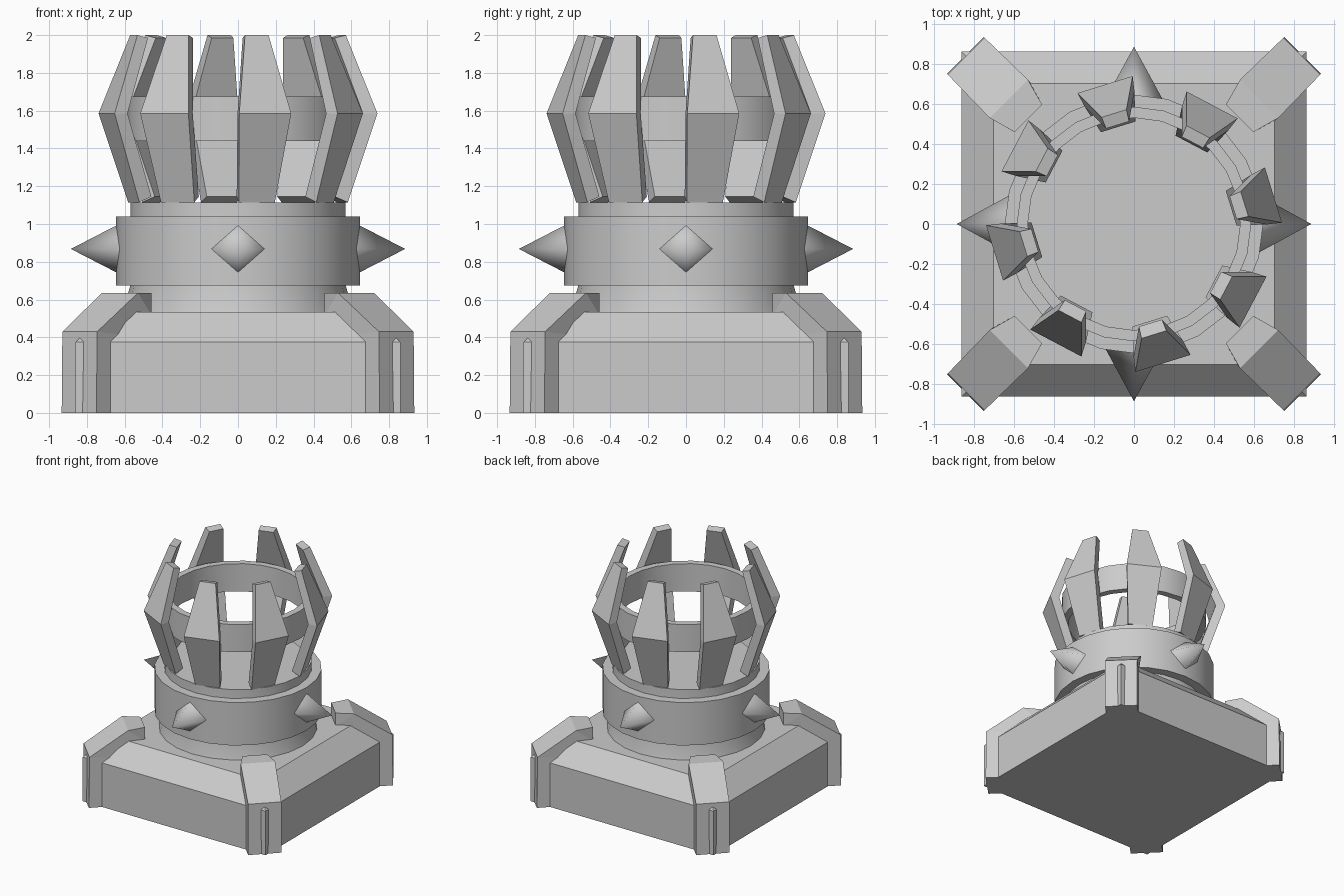
import bpy, bmesh, math
from mathutils import Matrix

if "Cube" in bpy.data.objects:
    bpy.data.objects.remove(bpy.data.objects["Cube"], do_unlink=True)

stone = bpy.data.materials.new("grey stone")
GREY = (0.6, 0.6, 0.6, 1)
stone.diffuse_color = GREY
stone.use_nodes = True
stone.node_tree.nodes["Principled BSDF"].inputs["Base Color"].default_value = GREY


def finish(name, bm, smooth=None):
    bmesh.ops.recalc_face_normals(bm, faces=bm.faces[:])
    mesh = bpy.data.meshes.new(name)
    bm.to_mesh(mesh)
    bm.free()
    mesh.materials.append(stone)
    ob = bpy.data.objects.new(name, mesh)
    bpy.context.collection.objects.link(ob)
    if smooth:
        bpy.ops.object.select_all(action='DESELECT')
        ob.select_set(True)
        bpy.context.view_layer.objects.active = ob
        bpy.ops.object.shade_smooth_by_angle(angle=math.radians(smooth))
    return ob


def lathe(name, profile, sides=24, closed=False):
    """Turn (radius, height) points about z; open profiles get end caps."""
    bm = bmesh.new()
    rings = []
    for r, z in profile:
        rings.append([bm.verts.new((r * math.cos(a), r * math.sin(a), z))
                      for a in (math.tau * i / sides for i in range(sides))])
    pairs = list(zip(rings, rings[1:]))
    if closed:
        pairs.append((rings[-1], rings[0]))
    else:
        bm.faces.new(rings[0])
        bm.faces.new(rings[-1])
    for low, high in pairs:
        for i in range(sides):
            j = (i + 1) % sides
            bm.faces.new((low[i], low[j], high[j], high[i]))
    return finish(name, bm, 30)


def ribbon(name, sections, matrix):
    """Join (radius, height, half width) outline pairs into a solid slab."""
    bm = bmesh.new()
    rows = []
    for outer, inner in sections:
        row = []
        for (r, z, w), signs in ((outer, (-1, 1)), (inner, (1, -1))):
            row += [bm.verts.new((r, s * w, z)) for s in signs]
        rows.append(row)
    bm.faces.new(rows[0])
    bm.faces.new(rows[-1])
    for a, b in zip(rows, rows[1:]):
        for i in range(4):
            j = (i + 1) % 4
            bm.faces.new((a[i], a[j], b[j], b[i]))
    bm.transform(matrix)
    return finish(name, bm)


def turn(degrees):
    return Matrix.Rotation(math.radians(degrees), 4, 'Z')


# Square base with a sloped shoulder
bm = bmesh.new()
rows = [[bm.verts.new((sx * h, sy * h, z)) for sx, sy in ((-1, -1), (1, -1), (1, 1), (-1, 1))]
        for h, z in ((0.86, 0), (0.86, 0.375), (0.70, 0.535))]
bm.faces.new(rows[0])
bm.faces.new(rows[-1])
for a, b in zip(rows, rows[1:]):
    for i in range(4):
        j = (i + 1) % 4
        bm.faces.new((a[i], a[j], b[j], b[i]))
finish("square_base", bm)

# Corner buttresses
buttress = [((1.19, 0, 0.13), (0.95, 0, 0.13)),
            ((1.185, 0.43, 0.13), (0.85, 0.4, 0.13)),
            ((0.884, 0.635, 0.135), (0.746, 0.52, 0.097)),
            ((0.746, 0.635, 0.097), (0.745, 0.52, 0.097))]
for k in range(4):
    ribbon(f"corner_buttress_{k + 1}", buttress, turn(45 + 90 * k))

# Column, wide band and cage ring
lathe("column", [(0.62, 0.5), (0.57, 0.675), (0.57, 1.115)])
lathe("wide_band", [(0.645, 0.675), (0.645, 1.04), (0.56, 1.04), (0.56, 0.675)], closed=True)
lathe("cage_ring", [(0.585, 1.44), (0.585, 1.675), (0.53, 1.675), (0.53, 1.44)], closed=True)

# Four pointed studs around the band
for k in range(4):
    bm = bmesh.new()
    tip = bm.verts.new((0.885, 0, 0.868))
    base = [bm.verts.new((0.6, 0.155 * y, 0.868 + 0.147 * z))
            for y, z in ((1, 0), (0, 1), (-1, 0), (0, -1))]
    bm.faces.new(base)
    for i in range(4):
        bm.faces.new((base[i], base[(i + 1) % 4], tip))
    bm.transform(turn(90 * k))
    finish(f"stud_{k + 1}", bm, 88)

# Eight bent prongs, each twisted slightly about its own centre
prong = [((0.56, 1.115, 0.10), (0.49, 1.145, 0.09)),
         ((0.711, 1.585, 0.144), (0.635, 1.585, 0.13)),
         ((0.56, 2.0, 0.065), (0.50, 1.985, 0.06))]
pivot = Matrix.Translation((0.65, 0, 0))
for k in range(8):
    spin = turn(11.2 + 45 * k) @ pivot @ turn(6) @ pivot.inverted()
    ribbon(f"prong_{k + 1}", prong, spin)
